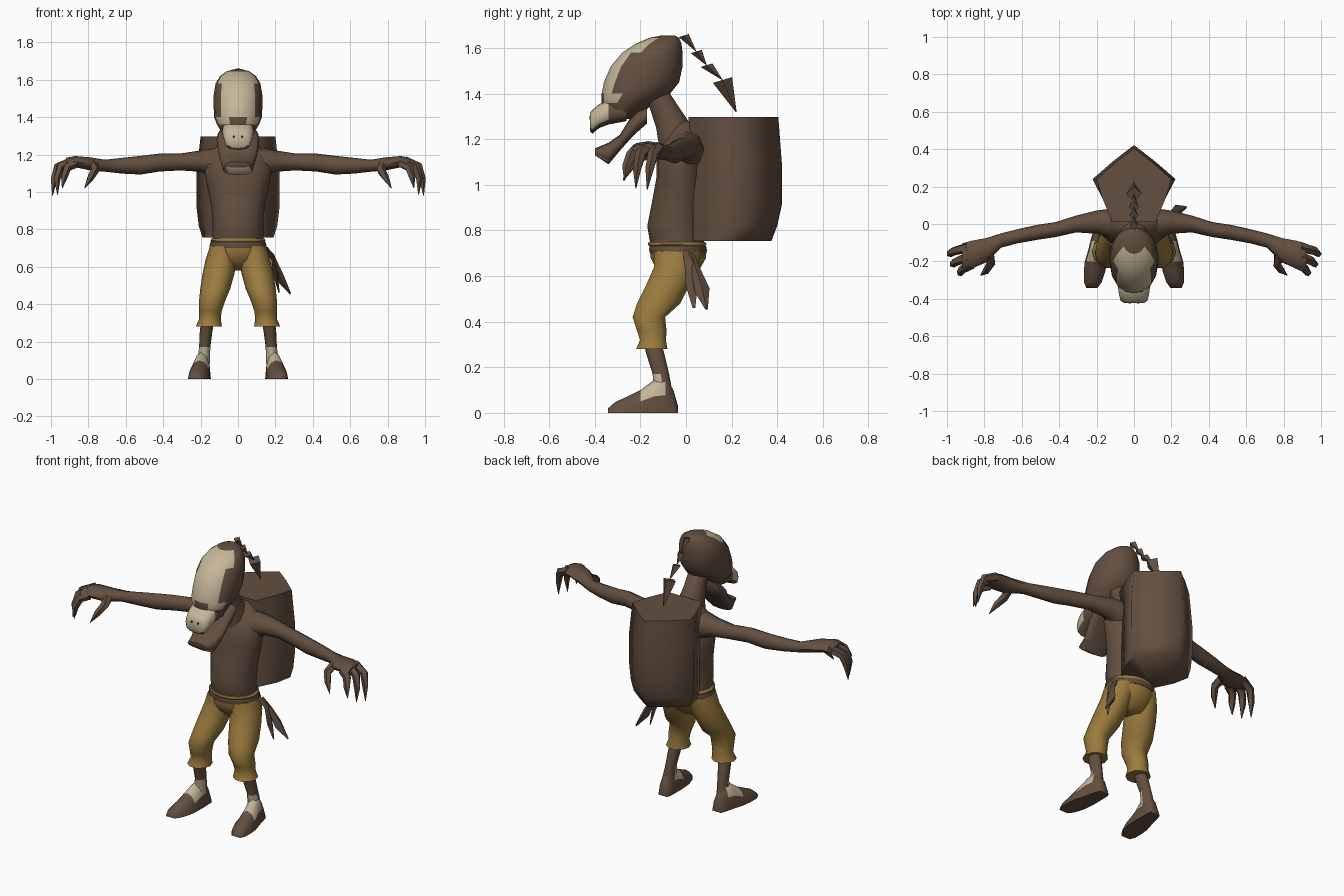
import bpy, bmesh, math
from mathutils import Vector


def material(name, rgb):
    m = bpy.data.materials.new(name)
    m.diffuse_color = (*rgb, 1)
    return m


BROWN = material("brown_hide", (0.125, 0.078, 0.05))
CREAM = material("cream_bone", (0.56, 0.47, 0.32))
YELLOW = material("ochre_cloth", (0.33, 0.20, 0.048))
DARK = material("dark_nostril", (0.03, 0.018, 0.012))


def loft(name, rings, mat=BROWN, mat2=None, rule=None, angle=60):
    """Skin a list of point rings; faces passing the rule get the second colour."""
    bm = bmesh.new()
    vs = [[bm.verts.new(p) for p in r] for r in rings]
    n = len(rings[0])
    for a, b in zip(vs, vs[1:]):
        for i in range(n):
            j = (i + 1) % n
            bm.faces.new((a[i], a[j], b[j], b[i]))
    bm.faces.new(vs[0])
    bm.faces.new(vs[-1])
    bmesh.ops.recalc_face_normals(bm, faces=bm.faces)
    if rule:
        for f in bm.faces:
            if rule(f.calc_center_median(), f.normal):
                f.material_index = 1
    me = bpy.data.meshes.new(name)
    bm.to_mesh(me)
    bm.free()
    me.materials.append(mat)
    if mat2:
        me.materials.append(mat2)
    ob = bpy.data.objects.new(name, me)
    bpy.context.collection.objects.link(ob)
    bpy.ops.object.select_all(action='DESELECT')
    ob.select_set(True)
    bpy.context.view_layer.objects.active = ob
    bpy.ops.object.shade_smooth_by_angle(angle=math.radians(angle))
    return ob


def circle(n):
    return [(math.cos(2 * math.pi * i / n), math.sin(2 * math.pi * i / n)) for i in range(n)]


def z_ring(cx, cy, z, rx, ry, n=10):
    return [(cx + rx * c, cy + ry * s, z) for c, s in circle(n)]


def body_ring(z, front, back, hw, n=16):
    return z_ring(0, (front + back) / 2, z, hw, (back - front) / 2, n)


def y_ring(y, low, high, hw, n=12):
    # boxy cross-section for the snout and jaw
    pts = []
    for c, s in circle(n):
        c, s = [math.copysign(abs(v) ** 0.7, v) for v in (c, s)]
        pts.append((hw * c, y, (low + high) / 2 + (high - low) / 2 * s))
    return pts


def pipe(name, path, radii, n=5, flat=1.0, mat=BROWN):
    """Tapered tube along a path of points."""
    path = [Vector(p) for p in path]
    rings = []
    for i, p in enumerate(path):
        t = (path[min(i + 1, len(path) - 1)] - path[max(i - 1, 0)]).normalized()
        u = t.cross(Vector((0, 1, 0))).normalized()
        v = t.cross(u)
        rings.append([p + radii[i] * (c * u * flat + s * v) for c, s in circle(n)])
    return loft(name, rings, mat)


# Torso
loft("torso", [body_ring(*r) for r in (
    (0.72, -0.15, 0.08, 0.135), (0.76, -0.16, 0.08, 0.135), (0.82, -0.17, 0.08, 0.135),
    (0.92, -0.15, 0.08, 0.142), (1.03, -0.13, 0.08, 0.165), (1.12, -0.13, 0.08, 0.18),
    (1.19, -0.10, 0.08, 0.165), (1.24, -0.07, 0.07, 0.12), (1.28, -0.04, 0.05, 0.06))])

# Neck
loft("neck", [z_ring(0, *r) for r in (
    (-0.02, 1.15, 0.10, 0.10), (-0.05, 1.25, 0.075, 0.085),
    (-0.09, 1.33, 0.06, 0.07), (-0.14, 1.42, 0.06, 0.06))])

# Skull with a bone forehead and pale eye patches
def skull_paint(c, n):
    forehead = c.z > 1.40 and abs(c.x) < 0.088 and c.y < -0.15
    eye = 1.36 < c.z < 1.40 and -0.35 < c.y < -0.27 and abs(c.x) > 0.05
    return (forehead or eye) and abs(n.z) < 0.99


loft("skull", [body_ring(*r) for r in (
    (1.29, -0.34, -0.20, 0.07), (1.36, -0.37, -0.15, 0.112), (1.40, -0.37, -0.07, 0.128),
    (1.45, -0.36, -0.03, 0.13), (1.52, -0.33, -0.015, 0.13), (1.58, -0.28, -0.015, 0.12),
    (1.62, -0.22, -0.02, 0.095), (1.645, -0.16, -0.03, 0.06), (1.655, -0.11, -0.05, 0.025))],
    BROWN, CREAM, skull_paint)

# Upper snout and lower jaw
loft("snout", [y_ring(*r) for r in (
    (-0.26, 1.28, 1.38, 0.09), (-0.34, 1.265, 1.375, 0.085), (-0.38, 1.25, 1.355, 0.08),
    (-0.41, 1.225, 1.33, 0.072), (-0.422, 1.235, 1.315, 0.055))],
    BROWN, CREAM, lambda c, n: c.y < -0.33 and n.z > -0.4)
loft("lower_jaw", [y_ring(*r) for r in (
    (-0.17, 1.27, 1.34, 0.11), (-0.21, 1.235, 1.325, 0.115), (-0.25, 1.195, 1.285, 0.11),
    (-0.29, 1.15, 1.22, 0.10), (-0.34, 1.09, 1.185, 0.085), (-0.40, 1.13, 1.16, 0.065))],
    BROWN, CREAM, lambda c, n: c.y < -0.34 and n.z < -0.4)
for sx in (1, -1):
    loft("nostril", [[(sx * 0.022 + 0.007 * c, y, 1.295 + 0.009 * s) for c, s in circle(6)]
                     for y in (-0.419, -0.424)], DARK)

# Braid of small pointed links
braid = [(-0.01, 1.655), (0.045, 1.585), (0.09, 1.525), (0.16, 1.46), (0.22, 1.32)]
for (y0, z0), (y1, z1), r in zip(braid, braid[1:], (0.022, 0.024, 0.026, 0.042)):
    loft("braid_link", [[(k * r * c, y + k * r * s, z + k * r * 0.3 * s) for c, s in circle(4)]
                        for y, z, k in ((y0, z0, 1), (y1, z1, 0.05))], angle=20)

# Kite-shaped shell on the back
def shell_ring(z, hw, back, front):
    half = [(0.115, front), (0.17, 0.14), (hw, 0.24), (hw * 0.5, (0.25 + back) / 2)]
    return ([(x, y, z) for x, y in half] + [(0, back, z)]
            + [(-x, y, z) for x, y in reversed(half)])


loft("shell", [shell_ring(*r) for r in (
    (0.755, 0.19, 0.375, 0.03), (0.82, 0.21, 0.40, 0.03), (0.92, 0.222, 0.422, 0.03),
    (1.10, 0.222, 0.42, 0.03), (1.297, 0.20, 0.405, 0.01))], angle=80)

# Trouser seat, belt and cord
loft("trouser_seat", [body_ring(*r) for r in (
    (0.58, -0.08, 0.02, 0.06), (0.63, -0.13, 0.06, 0.13),
    (0.68, -0.155, 0.088, 0.148), (0.74, -0.155, 0.085, 0.14))], YELLOW)
loft("belt", [body_ring(*r) for r in (
    (0.70, -0.158, 0.09, 0.15), (0.715, -0.162, 0.092, 0.152), (0.732, -0.16, 0.088, 0.147))])
loft("cord", [body_ring(*r) for r in (
    (0.732, -0.162, 0.086, 0.143), (0.74, -0.168, 0.09, 0.148), (0.75, -0.164, 0.084, 0.142))],
    YELLOW)

# Belt tassel hanging on one side
pipe("tassel_front", [(0.14, 0.0, 0.71), (0.185, 0.015, 0.66), (0.2, 0.025, 0.56), (0.22, 0.035, 0.46)],
     (0.015, 0.022, 0.026, 0.006), 4, 0.5)
pipe("tassel_back", [(0.15, 0.02, 0.70), (0.19, 0.04, 0.64), (0.225, 0.07, 0.54), (0.28, 0.09, 0.455)],
     (0.015, 0.018, 0.034, 0.006), 4, 0.7)

for sx, side in ((1, "left"), (-1, "right")):
    # Trouser leg with a flared cuff
    loft(side + "_trouser_leg", [z_ring(sx * r[0], *r[1:]) for r in (
        (0.075, -0.035, 0.71, 0.075, 0.11), (0.088, -0.045, 0.64, 0.085, 0.10),
        (0.105, -0.08, 0.56, 0.085, 0.10), (0.122, -0.12, 0.48, 0.08, 0.10),
        (0.138, -0.163, 0.42, 0.07, 0.075), (0.148, -0.15, 0.36, 0.06, 0.068),
        (0.15, -0.145, 0.32, 0.058, 0.06), (0.156, -0.15, 0.28, 0.07, 0.072))], YELLOW)
    # Shin
    loft(side + "_shin", [z_ring(sx * r[0], *r[1:]) for r in (
        (0.16, -0.15, 0.32, 0.035, 0.04), (0.17, -0.135, 0.26, 0.034, 0.042),
        (0.178, -0.11, 0.17, 0.03, 0.038), (0.185, -0.10, 0.08, 0.035, 0.045))],
        BROWN, CREAM, lambda c, n: c.z < 0.17 and n.y < 0.2)
    # Foot with a flat sole and bone instep
    loft(side + "_foot", [[(sx * (cx + hw * c), y, h * max(0.0, s)) for c, s in circle(12)]
                          for y, cx, hw, h in (
        (-0.342, 0.225, 0.03, 0.02), (-0.31, 0.22, 0.048, 0.048), (-0.25, 0.21, 0.058, 0.075),
        (-0.20, 0.205, 0.058, 0.10), (-0.14, 0.195, 0.05, 0.145), (-0.09, 0.19, 0.043, 0.155),
        (-0.055, 0.185, 0.038, 0.10), (-0.035, 0.185, 0.03, 0.03))],
        BROWN, CREAM, lambda c, n: c.z > 0.062 and -0.21 < c.y < -0.08)
    # Arm and palm
    loft(side + "_arm", [[(sx * x, cy + ry * c, cz + rz * s) for c, s in circle(8)]
                         for x, cy, cz, ry, rz in (
        (0.10, 0.0, 1.15, 0.085, 0.09), (0.20, 0.01, 1.165, 0.062, 0.057),
        (0.31, 0.0, 1.16, 0.045, 0.045), (0.42, -0.03, 1.157, 0.04, 0.048),
        (0.52, -0.045, 1.143, 0.04, 0.05), (0.62, -0.065, 1.14, 0.038, 0.042),
        (0.71, -0.088, 1.14, 0.038, 0.032), (0.79, -0.14, 1.15, 0.065, 0.035),
        (0.87, -0.165, 1.162, 0.075, 0.03), (0.92, -0.17, 1.158, 0.066, 0.024))])
    # Clawed fingers and thumb
    for name, path in (
        ("outer_finger", [(0.89, -0.125, 1.163), (0.965, -0.145, 1.135), (0.985, -0.16, 1.07), (0.992, -0.17, 0.98)]),
        ("middle_finger", [(0.89, -0.175, 1.163), (0.95, -0.2, 1.135), (0.968, -0.215, 1.07), (0.965, -0.22, 0.985)]),
        ("inner_finger", [(0.87, -0.215, 1.155), (0.915, -0.24, 1.13), (0.93, -0.262, 1.08), (0.94, -0.27, 1.02)]),
        ("thumb", [(0.775, -0.16, 1.145), (0.765, -0.215, 1.115), (0.79, -0.25, 1.075), (0.82, -0.275, 1.02)])):
        pipe(side + "_" + name, [(sx * x, y, z) for x, y, z in path], (0.028, 0.024, 0.019, 0.002))
